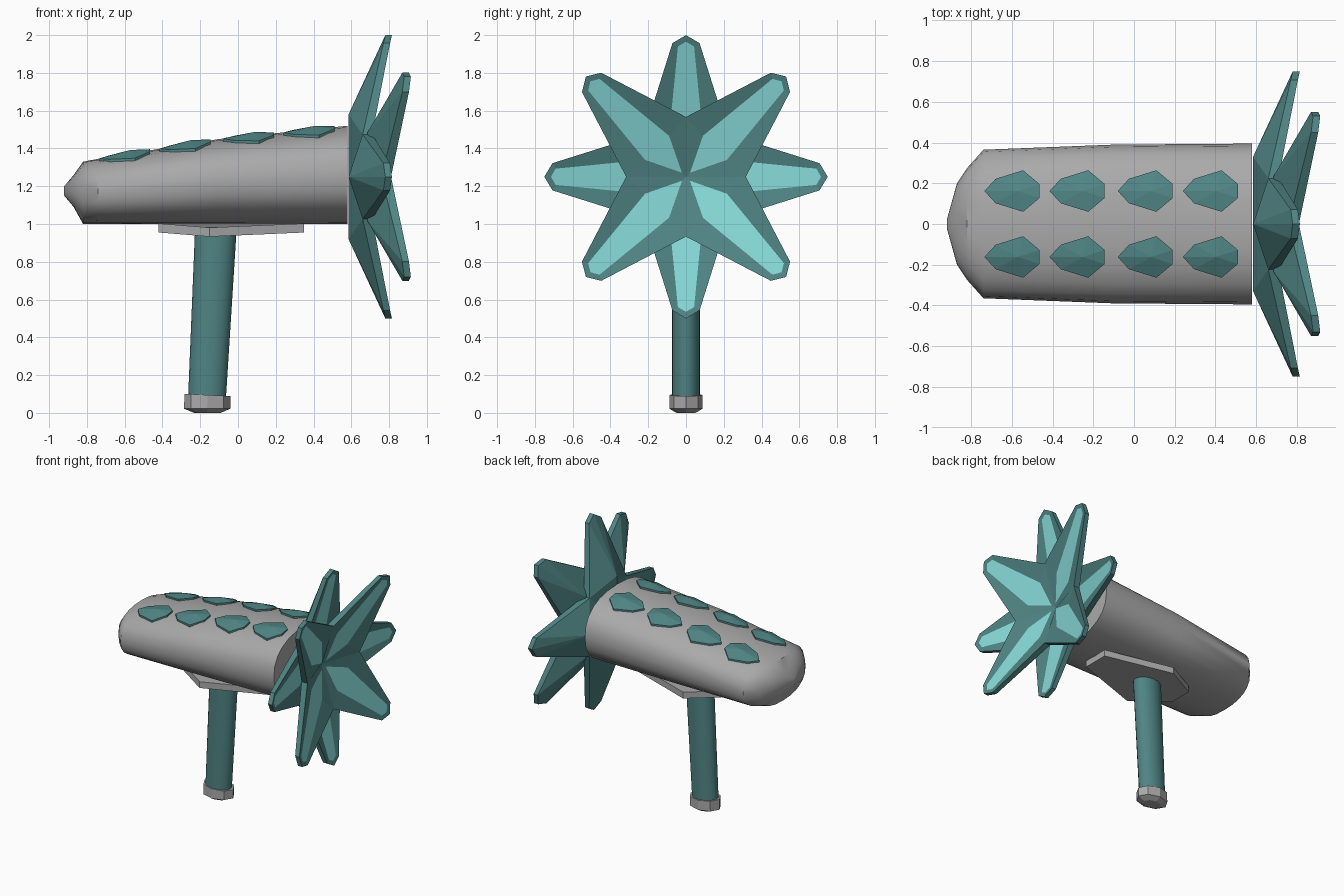
import bpy, bmesh, math
from mathutils import Vector

if "Cube" in bpy.data.objects:
    bpy.data.objects.remove(bpy.data.objects["Cube"])


def material(name, rgb):
    m = bpy.data.materials.new(name)
    m.diffuse_color = (*rgb, 1)
    m.use_nodes = True
    m.node_tree.nodes["Principled BSDF"].inputs["Base Color"].default_value = m.diffuse_color
    return m


GREY = material("warm_grey", (0.40, 0.40, 0.40))
TEAL = material("dark_teal", (0.08, 0.23, 0.23))
LIGHT = material("light_teal", (0.24, 0.70, 0.69))


def finish(name, bm, mats, smooth=None):
    bmesh.ops.remove_doubles(bm, verts=bm.verts[:], dist=1e-5)
    bmesh.ops.recalc_face_normals(bm, faces=bm.faces[:])
    me = bpy.data.meshes.new(name)
    bm.to_mesh(me)
    bm.free()
    ob = bpy.data.objects.new(name, me)
    bpy.context.collection.objects.link(ob)
    for m in mats:
        me.materials.append(m)
    if smooth:
        bpy.ops.object.select_all(action='DESELECT')
        ob.select_set(True)
        bpy.context.view_layer.objects.active = ob
        bpy.ops.object.shade_smooth_by_angle(angle=math.radians(smooth))
    return ob


def loft(name, rings, mat, smooth=None):
    """Skin a list of equal-length point rings and cap both ends."""
    bm = bmesh.new()
    loops = [[bm.verts.new(p) for p in r] for r in rings]
    n = len(rings[0])
    for a, b in zip(loops, loops[1:]):
        for i in range(n):
            j = (i + 1) % n
            bm.faces.new((a[i], a[j], b[j], b[i]))
    bm.faces.new(loops[0])
    bm.faces.new(loops[-1])
    return finish(name, bm, [mat], smooth)


# Body: superellipse sections along x, (x, half width, bottom, top)
BODY = [(-0.92, 0.02, 1.15, 1.20), (-0.87, 0.20, 1.09, 1.26),
        (-0.82, 0.275, 1.0, 1.33), (-0.74, 0.365, 1.0, 1.345),
        (-0.10, 0.39, 1.0, 1.45), (0.58, 0.395, 1.0, 1.52)]
POWER = 2.4


def section(x, hw, lo, hi, n=24):
    pts = []
    for i in range(n):
        c, s = math.cos(math.tau * i / n), math.sin(math.tau * i / n)
        pts.append((x, hw * math.copysign(abs(c) ** (2 / POWER), c),
                    (lo + hi) / 2 + (hi - lo) / 2 * math.copysign(abs(s) ** (2 / POWER), s)))
    return pts


loft("body", [section(*s) for s in BODY], GREY, 40)


def body_top(x, y):
    """Height of the body's upper surface."""
    for a, b in zip(BODY, BODY[1:]):
        if a[0] <= x <= b[0]:
            t = (x - a[0]) / (b[0] - a[0])
            hw, lo, hi = (a[k] + (b[k] - a[k]) * t for k in (1, 2, 3))
            return (lo + hi) / 2 + (hi - lo) / 2 * (1 - abs(y / hw) ** POWER) ** (1 / POWER)


# Scales: faceted leaf shapes resting on the body's back
LEAF = [(0, 0), (0.055, -0.06), (0.19, -0.102), (0.27, -0.035),
        (0.27, 0.035), (0.19, 0.102), (0.055, 0.06)]


def scale(name, x0, y0):
    bm = bmesh.new()

    def put(x, y, lift):
        return bm.verts.new((x0 + x, y0 + y, body_top(x0 + x, y0 + y) + lift))
    low = [put(x, y, -0.02) for x, y in LEAF]
    rim = [put(x, y, 0.012) for x, y in LEAF]
    peak = put(0.165, 0, 0.03)
    for i in range(7):
        j = (i + 1) % 7
        bm.faces.new((low[i], low[j], rim[j], rim[i]))
        bm.faces.new((rim[i], rim[j], peak))
    bm.faces.new(low)
    finish(name, bm, [TEAL])


for i, x in enumerate((-0.735, -0.415, -0.08, 0.24)):
    for side, y in (("left", 0.162), ("right", -0.162)):
        scale(f"scale_{side}_{i + 1}", x, y)


# Mounting plate: long hexagon, drooping a little at its sides
HEX = [(0.35, -0.1), (0.35, 0.1), (-0.15, 0.25), (-0.42, 0.09), (-0.42, -0.09), (-0.15, -0.25)]
loft("mounting_plate",
     [[(x, y, z - (0.022 if abs(y) > 0.2 else 0)) for x, y in HEX] for z in (0.955, 1.003)], GREY)


def oval(cx, z, rx, ry, n, slope=0):
    return [(cx + rx * math.cos(math.tau * i / n), ry * math.sin(math.tau * i / n),
             z + slope * rx * math.cos(math.tau * i / n)) for i in range(n)]


# Handle post and its foot
loft("handle", [oval(-0.165, 0.06, 0.10, 0.075, 20), oval(-0.118, 0.96, 0.11, 0.075, 20)], TEAL, 40)
loft("handle_foot", [oval(-0.162, 0.0, 0.07, 0.05, 8), oval(-0.163, 0.022, 0.122, 0.088, 8),
                     oval(-0.162, 0.095, 0.122, 0.088, 8, -0.05)], GREY)


# Flower: two identical four-pointed stars, the front one turned by 45 degrees
def star(name, x0, turn):
    bm = bmesh.new()

    def face(ang, pts, mat):
        vs = []
        for x, u, v in pts:
            y, z = u * math.cos(ang) - v * math.sin(ang), u * math.sin(ang) + v * math.cos(ang)
            vs.append(bm.verts.new((x0 + x, y, 1.25 + z)))
        bm.faces.new(vs).material_index = mat

    def dish(u):
        return 0.035 + 0.26 * u

    back, front = (0, 0, 0), (0.025, 0, 0)
    ridge, tip_b, tip_f = (0, 0.33, 0), (0.195, 0.75, 0), (0.23, 0.75, 0)
    k_in, k_tip = (dish(0.03), 0.03, 0), (dish(0.715), 0.715, 0)
    for q in range(4):
        ang = turn + q * math.pi / 2
        for s in (1, -1):
            val_b, val_f = (0.075, 0.224, 0.224 * s), (0.125, 0.224, 0.224 * s)
            sh_b, sh_f = (0.185, 0.707, 0.072 * s), (0.22, 0.707, 0.072 * s)
            k_sh, k_w = (dish(0.69), 0.69, 0.043 * s), (dish(0.217), 0.217, 0.09 * s)
            face(ang, (back, ridge, val_b), 0)
            face(ang, (ridge, val_b, sh_b), 0)
            face(ang, (ridge, sh_b, tip_b), 0)
            face(ang, (val_b, val_f, sh_f, sh_b), 0)
            face(ang, (sh_b, sh_f, tip_f, tip_b), 0)
            face(ang, (tip_f, sh_f, k_sh, k_tip), 0)
            face(ang, (sh_f, val_f, k_w, k_sh), 0)
            face(ang, (val_f, front, k_in, k_w), 0)
            face(ang, (k_in, k_w, k_sh, k_tip), 1)
    finish(name, bm, [TEAL, LIGHT])


star("rear_petals", 0.585, 0)
star("front_petals", 0.685, math.pi / 4)
